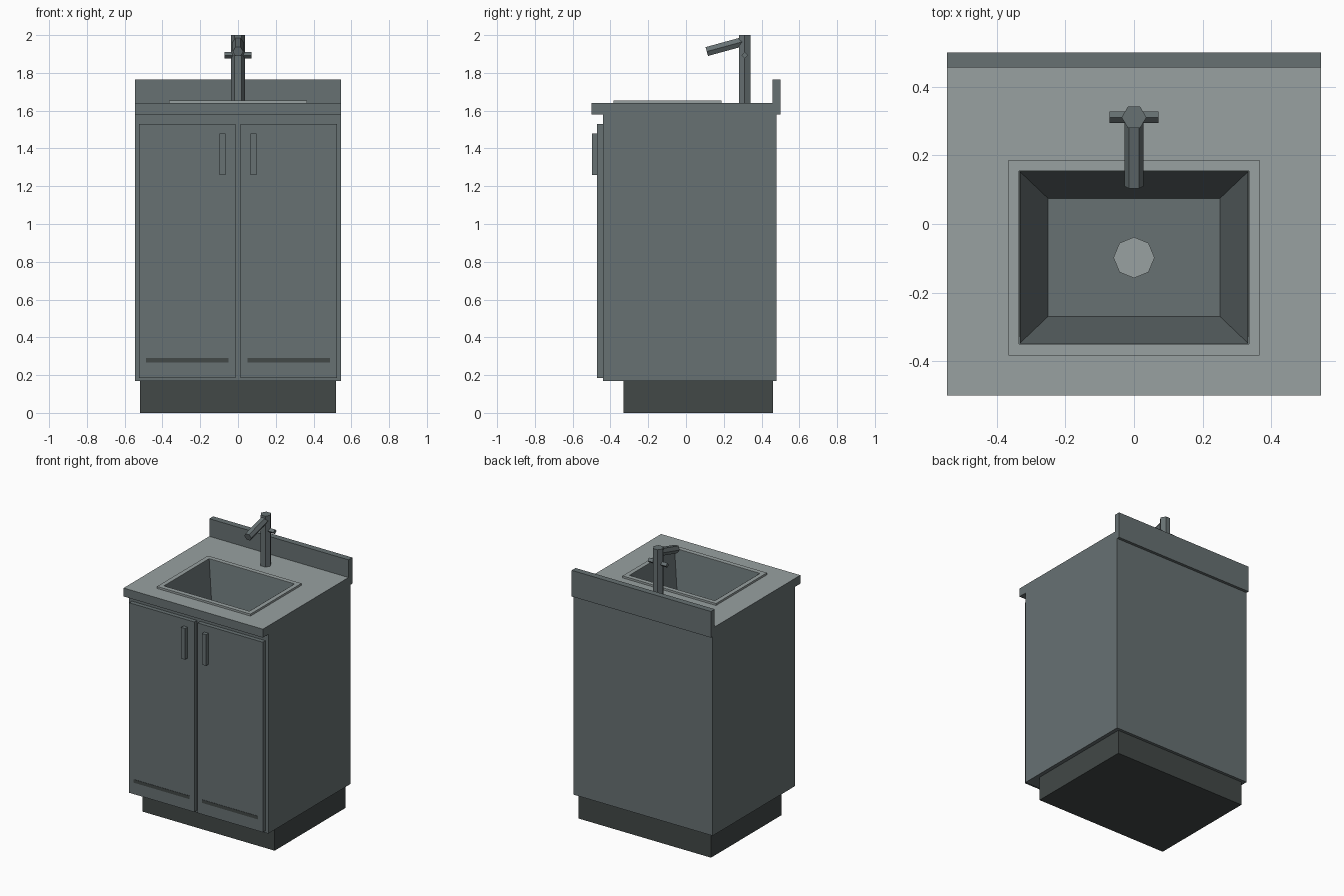
import bpy, bmesh, math
from mathutils import Vector

if "Cube" in bpy.data.objects:
    bpy.data.objects.remove(bpy.data.objects["Cube"])


def material(name, rgb):
    m = bpy.data.materials.new(name)
    m.diffuse_color = (*rgb, 1)
    m.use_nodes = True
    m.node_tree.nodes["Principled BSDF"].inputs["Base Color"].default_value = m.diffuse_color
    return m


MID = material("slate_grey", (0.136, 0.165, 0.171))
LIGHT = material("pale_grey", (0.314, 0.356, 0.356))
DARK = material("charcoal", (0.054, 0.065, 0.063))


def finish(name, bm, *mats):
    mesh = bpy.data.meshes.new(name)
    bm.to_mesh(mesh)
    bm.free()
    for m in mats:
        mesh.materials.append(m)
    ob = bpy.data.objects.new(name, mesh)
    bpy.context.collection.objects.link(ob)
    return ob


def ring(bm, x, y0, y1, z):
    """Four corners of a rectangle centred on x = 0."""
    return [bm.verts.new(p) for p in ((-x, y0, z), (x, y0, z), (x, y1, z), (-x, y1, z))]


def bridge(bm, a, b):
    n = len(a)
    for i in range(n):
        j = (i + 1) % n
        bm.faces.new((a[i], a[j], b[j], b[i]))


def box(name, x0, x1, y0, y1, z0, z1, mat, open_top=False):
    bm = bmesh.new()
    bmesh.ops.create_cube(bm, size=1)
    for v in bm.verts:
        v.co = (x1 if v.co.x > 0 else x0, y1 if v.co.y > 0 else y0, z1 if v.co.z > 0 else z0)
    if open_top:
        bm.normal_update()
        bmesh.ops.delete(bm, geom=[f for f in bm.faces if f.normal.z > 0.9], context='FACES')
    return finish(name, bm, mat)


def frame(name, outer, inner, z0, z1, *mats):
    """Rectangular slab with a rectangular hole; rects are (half x, y0, y1)."""
    bm = bmesh.new()
    loops = [ring(bm, *outer, z0), ring(bm, *outer, z1), ring(bm, *inner, z1), ring(bm, *inner, z0)]
    for i in range(4):
        bridge(bm, loops[i], loops[(i + 1) % 4])
    bmesh.ops.recalc_face_normals(bm, faces=bm.faces)
    bm.normal_update()
    if len(mats) > 1:  # second colour on the top face
        for f in bm.faces:
            f.material_index = int(f.normal.z > 0.9)
    return finish(name, bm, *mats)


def rod(name, start, end, r, sides, side_dir, mat):
    """Prism between two points with a corner pointing along side_dir."""
    a, b, u = Vector(start), Vector(end), Vector(side_dir)
    w = (b - a).normalized().cross(u)
    bm = bmesh.new()
    loops = []
    for p in (a, b):
        loops.append([bm.verts.new(p + r * (math.cos(t) * u + math.sin(t) * w))
                      for t in (2 * math.pi * i / sides for i in range(sides))])
        bm.faces.new(loops[-1])
    bridge(bm, *loops)
    bmesh.ops.recalc_face_normals(bm, faces=bm.faces)
    return finish(name, bm, mat)


# Cabinet body on a recessed plinth
box("plinth", -0.518, 0.518, -0.33, 0.46, 0, 0.17, DARK)
box("cabinet", -0.545, 0.545, -0.44, 0.48, 0.17, 1.58, MID, open_top=True)

# Doors with handles and dark slots
for side, s in (("left", -1), ("right", 1)):
    def pair(name, a, b, *rest):
        box(f"{side}_{name}", min(s * a, s * b), max(s * a, s * b), *rest)
    pair("door", 0.013, 0.523, -0.47, -0.44, 0.185, 1.53, MID)
    pair("door_handle", 0.066, 0.098, -0.498, -0.47, 1.26, 1.48, MID)
    pair("door_slot", 0.05, 0.487, -0.472, -0.468, 0.267, 0.29, DARK)

# Countertop with sink opening, splashback and raised sink rim
opening = (0.335, -0.35, 0.155)
frame("countertop", (0.545, -0.5, 0.457), opening, 1.58, 1.64, MID, LIGHT)
box("splashback", -0.545, 0.545, 0.457, 0.5, 1.58, 1.765, MID)
frame("sink_rim", (0.366, -0.383, 0.187), opening, 1.64, 1.654, LIGHT)

# Tapered sink basin, faces turned inward
FLOOR = 1.27
bm = bmesh.new()
top = ring(bm, 0.333, -0.348, 0.153, 1.653)
low = ring(bm, 0.251, -0.27, 0.075, FLOOR)
bridge(bm, low[::-1], top[::-1])
bm.faces.new(low)
finish("sink_basin", bm, MID)
rod("drain", (0, -0.098, FLOOR), (0, -0.098, FLOOR + 0.006), 0.06, 8, (1, 0, 0), LIGHT)

# Faucet: column, sloping spout and crossbar lever
rod("faucet_column", (0, 0.311, 1.64), (0, 0.311, 2.0), 0.036, 6, (1, 0, 0), MID)
rod("faucet_spout", (0, 0.311, 1.968), (0, 0.11, 1.913), 0.028, 6, (1, 0, 0), MID)
rod("faucet_lever", (-0.072, 0.311, 1.893), (0.072, 0.311, 1.893), 0.0165, 4, (0, 0, 1), MID)
